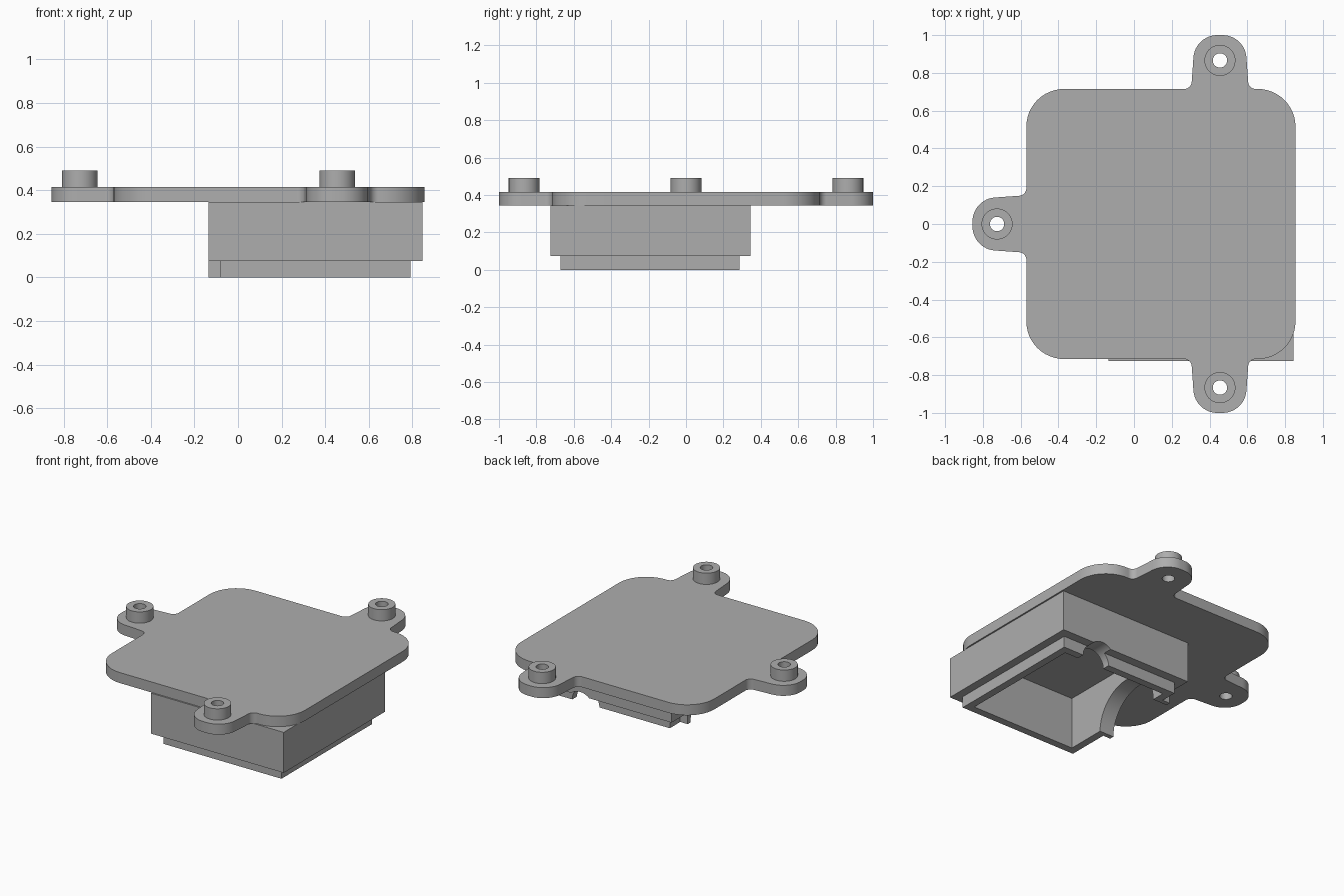
import bpy, bmesh, math
from mathutils import Vector, Matrix

cube = bpy.data.objects.get("Cube")
if cube:
    bpy.data.objects.remove(cube, do_unlink=True)

grey = bpy.data.materials.new("plain_grey")
grey.use_nodes = True
colour = (0.42, 0.42, 0.42, 1)
grey.diffuse_color = colour
grey.node_tree.nodes["Principled BSDF"].inputs["Base Color"].default_value = colour


def finish(name, bm):
    bmesh.ops.recalc_face_normals(bm, faces=bm.faces)
    mesh = bpy.data.meshes.new(name)
    bm.to_mesh(mesh)
    bm.free()
    mesh.materials.append(grey)
    obj = bpy.data.objects.new(name, mesh)
    bpy.context.collection.objects.link(obj)
    return obj


def box(name, x0, x1, y0, y1, z0, z1):
    bm = bmesh.new()
    size = Matrix.Diagonal((x1 - x0, y1 - y0, z1 - z0, 1))
    place = Matrix.Translation(((x0 + x1) / 2, (y0 + y1) / 2, (z0 + z1) / 2))
    bmesh.ops.create_cube(bm, size=1, matrix=place @ size)
    return finish(name, bm)


def cylinder(name, centre, radius, length, axis="Z"):
    bm = bmesh.new()
    turn = {"Z": Matrix(), "X": Matrix.Rotation(math.pi / 2, 4, "Y"),
            "Y": Matrix.Rotation(math.pi / 2, 4, "X")}[axis]
    bmesh.ops.create_cone(bm, cap_ends=True, segments=48, radius1=radius, radius2=radius,
                          depth=length, matrix=Matrix.Translation(centre) @ turn)
    return finish(name, bm)


def combine(obj, tool, operation):
    mod = obj.modifiers.new(operation.lower(), "BOOLEAN")
    mod.operation, mod.solver, mod.object = operation, "EXACT", tool
    bpy.context.view_layer.objects.active = obj
    bpy.ops.object.modifier_apply(modifier=mod.name)
    bpy.data.objects.remove(tool, do_unlink=True)


def rounded(corners, steps=12):
    """Outline with each (x, y, radius) corner replaced by a tangent arc."""
    points = []
    for i, (x, y, r) in enumerate(corners):
        p = Vector((x, y))
        a = (Vector(corners[i - 1][:2]) - p).normalized()
        b = (Vector(corners[(i + 1) % len(corners)][:2]) - p).normalized()
        half = a.angle(b) / 2
        centre = p + (a + b).normalized() * (r / math.sin(half))
        start = p + a * (r / math.tan(half)) - centre
        end = p + b * (r / math.tan(half)) - centre
        sweep = math.atan2(start.x * end.y - start.y * end.x, start.dot(end))
        for s in range(steps + 1):
            points.append(centre + Matrix.Rotation(sweep * s / steps, 2) @ start)
    return points


# Mounting plate with three tapered ears
X0, X1, Y = -0.57, 0.855, 0.715
EAR_X, REACH = 0.455, 1.0
FOOT, TIP = 0.152, 0.132
ear = [(-FOOT, Y, 0.04), (-TIP, REACH, 0.127), (TIP, REACH, 0.127), (FOOT, Y, 0.04)]
front_ear = [(EAR_X + u, -v, r) for u, v, r in ear]
back_ear = [(EAR_X - u, v, r) for u, v, r in ear]
left_shift = X0 + Y
side_ear = [(left_shift - v, -u, r) for u, v, r in ear]
corners = ([(X0, -Y, 0.2)] + front_ear + [(X1, -Y, 0.2), (X1, Y, 0.2)] + back_ear
           + [(X0, Y, 0.2)] + side_ear)
bm = bmesh.new()
face = bm.faces.new([bm.verts.new((p.x, p.y, 0.345)) for p in rounded(corners)])
walls = bmesh.ops.extrude_face_region(bm, geom=[face], use_keep_orig=True)
bmesh.ops.translate(bm, vec=(0, 0, 0.07),
                    verts=[g for g in walls["geom"] if isinstance(g, bmesh.types.BMVert)])
plate = finish("mounting_plate", bm)

# Raised bosses with screw holes
for x, y in ((EAR_X, 0.866), (EAR_X, -0.866), (-0.725, 0)):
    combine(plate, cylinder("boss", (x, y, 0.435), 0.082, 0.11), "UNION")
    combine(plate, cylinder("screw_hole", (x, y, 0.4), 0.038, 0.4), "DIFFERENCE")

# Open housing under the plate, with a stepped lip
housing = box("housing", -0.135, 0.845, -0.725, 0.345, 0.075, 0.345)
combine(housing, box("lip", -0.08, 0.79, -0.67, 0.285, 0, 0.2), "UNION")
combine(housing, box("side_collar", -0.135, -0.05, -0.385, 0.175, 0, 0.15), "UNION")
combine(housing, box("cavity", -0.03, 0.74, -0.62, 0.235, -0.1, 0.4), "DIFFERENCE")

# Cable notches in the side and back walls
combine(housing, cylinder("side_notch", (-0.1, -0.105, 0), 0.25, 0.3, "X"), "DIFFERENCE")
combine(housing, cylinder("back_notch", (0.54, 0.29, 0), 0.1, 0.3, "Y"), "DIFFERENCE")

# Smooth rounds, sharp edges
for obj in (plate, housing):
    bpy.ops.object.select_all(action="DESELECT")
    obj.select_set(True)
    bpy.context.view_layer.objects.active = obj
    bpy.ops.object.shade_smooth_by_angle(angle=math.radians(30))
